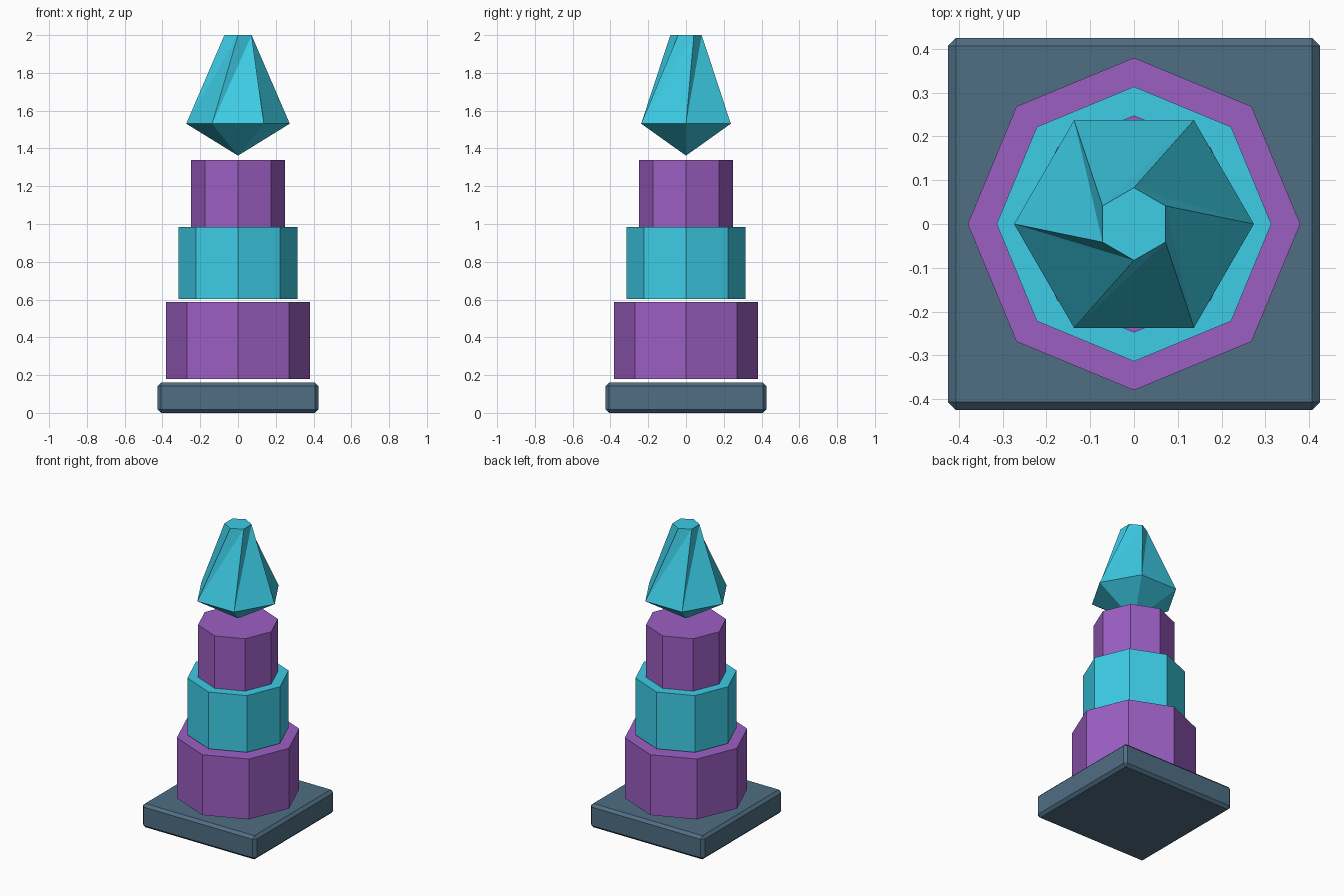
import bpy, bmesh
from math import cos, sin, radians

if "Cube" in bpy.data.objects:
    bpy.data.objects.remove(bpy.data.objects["Cube"])


def material(name, rgb):
    m = bpy.data.materials.new(name)
    m.diffuse_color = (*rgb, 1)
    m.use_nodes = True
    m.node_tree.nodes["Principled BSDF"].inputs["Base Color"].default_value = m.diffuse_color
    return m


SLATE = material("slate", (0.078, 0.155, 0.23))
PURPLE = material("purple", (0.33, 0.113, 0.54))
CYAN = material("cyan", (0.047, 0.604, 0.787))


def make_object(name, bm, mat):
    bmesh.ops.recalc_face_normals(bm, faces=bm.faces)
    me = bpy.data.meshes.new(name)
    bm.to_mesh(me)
    bm.free()
    me.materials.append(mat)
    ob = bpy.data.objects.new(name, me)
    bpy.context.collection.objects.link(ob)
    return ob


def ring(bm, n, r, z, start=0):
    angles = [radians(start + 360 * i / n) for i in range(n)]
    return [bm.verts.new((r * cos(a), r * sin(a), z)) for a in angles]


# Square base slab with chamfered edges
bm = bmesh.new()
bmesh.ops.create_cube(bm, size=1)
for v in bm.verts:
    v.co = (v.co.x * 0.85, v.co.y * 0.85, (v.co.z + 0.5) * 0.16)
base = make_object("base", bm, SLATE)
bevel = base.modifiers.new("chamfer", "BEVEL")
bevel.width = 0.018
bevel.segments = 1

# Three stacked octagonal tiers with small gaps
for name, r, z0, z1, mat in (
    ("lower_tier", 0.38, 0.18, 0.587, PURPLE),
    ("middle_tier", 0.314, 0.602, 0.985, CYAN),
    ("upper_tier", 0.248, 0.985, 1.338, PURPLE),
):
    bm = bmesh.new()
    low, high = ring(bm, 8, r, z0), ring(bm, 8, r, z1)
    bm.faces.new(low)
    bm.faces.new(high)
    for i in range(8):
        j = (i + 1) % 8
        bm.faces.new((low[i], low[j], high[j], high[i]))
    make_object(name, bm, mat)

# Floating twisted crystal: pointed underside, wide girdle, small flat top
bm = bmesh.new()
tip = bm.verts.new((0, 0, 1.362))
girdle = ring(bm, 6, 0.274, 1.531)
crown = ring(bm, 6, 0.083, 2.0, start=30)
bm.faces.new(crown)
for i in range(6):
    j = (i + 1) % 6
    bm.faces.new((tip, girdle[j], girdle[i]))
    bm.faces.new((girdle[i], girdle[j], crown[j]))
    bm.faces.new((girdle[i], crown[j], crown[i]))
make_object("crystal", bm, CYAN)
